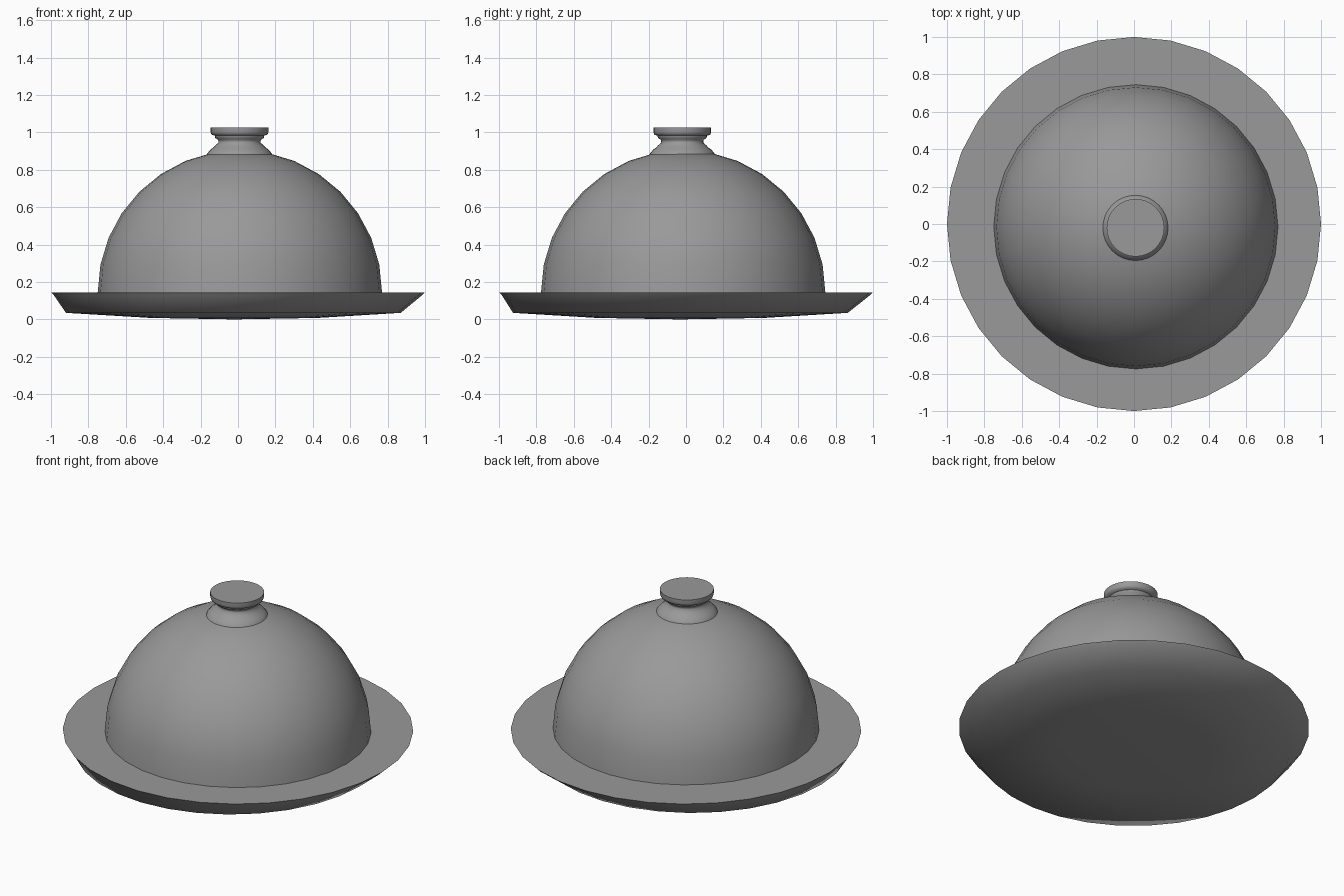
import bpy
import bmesh
from math import sin, cos, pi, radians

cube = bpy.data.objects.get("Cube")
if cube:
    bpy.data.objects.remove(cube, do_unlink=True)

SIDES = 32

metal = bpy.data.materials.new("grey_metal")
metal.use_nodes = True
GREY = (0.32, 0.32, 0.32, 1)
metal.diffuse_color = GREY
metal.node_tree.nodes["Principled BSDF"].inputs["Base Color"].default_value = GREY


def lathe(name, profile, sharp=40):
    """Turn (radius, height, x, y) rows, bottom to top, into a closed solid."""
    bm = bmesh.new()
    rings = []
    for r, z, cx, cy in profile:
        if r == 0:
            rings.append([bm.verts.new((cx, cy, z))] * SIDES)
        else:
            angles = [2 * pi * i / SIDES for i in range(SIDES)]
            rings.append([bm.verts.new((cx + r * cos(a), cy + r * sin(a), z)) for a in angles])
    for low, high in zip(rings, rings[1:]):
        for i in range(SIDES):
            j = (i + 1) % SIDES
            corners = dict.fromkeys((low[i], low[j], high[j], high[i]))
            bm.faces.new(list(corners))
    # Close open ends with flat caps
    for ring in (rings[0], rings[-1]):
        if ring[0] is not ring[1]:
            bm.faces.new(ring)
    bmesh.ops.recalc_face_normals(bm, faces=bm.faces)
    mesh = bpy.data.meshes.new(name)
    bm.to_mesh(mesh)
    bm.free()
    mesh.materials.append(metal)
    obj = bpy.data.objects.new(name, mesh)
    bpy.context.collection.objects.link(obj)
    bpy.ops.object.select_all(action="DESELECT")
    obj.select_set(True)
    bpy.context.view_layer.objects.active = obj
    bpy.ops.object.shade_smooth_by_angle(angle=radians(sharp))
    return obj


def centred(points, x, y):
    return [(r, z, x, y) for r, z in points]


# Serving plate: shallow belly, flared rim and flat top
lathe("plate", [(0, 0, -0.02, -0.03), (0.45, 0.008, -0.02, -0.03),
                (0.895, 0.035, -0.025, -0.03), (0.985, 0.13, 0, 0),
                (1, 0.145, 0, 0)], 60)

# Hemispherical cover
R, BASE = 0.76, 0.145
arc = [(R * cos(k * pi / 16), BASE + R * sin(k * pi / 16)) for k in range(8)]
lathe("dome", centred(arc + [(0, BASE + R)], 0.01, -0.015))

# Turned handle: stepped foot, narrow neck and disc cap
knob = [(0.178, 0.875), (0.172, 0.888), (0.155, 0.908), (0.14, 0.918),
        (0.13, 0.93), (0.112, 0.945), (0.114, 0.96), (0.13, 0.97),
        (0.132, 0.982), (0.15, 0.988), (0.154, 1.0), (0.154, 1.025)]
lathe("handle", centred(knob, 0.008, -0.02), 60)
